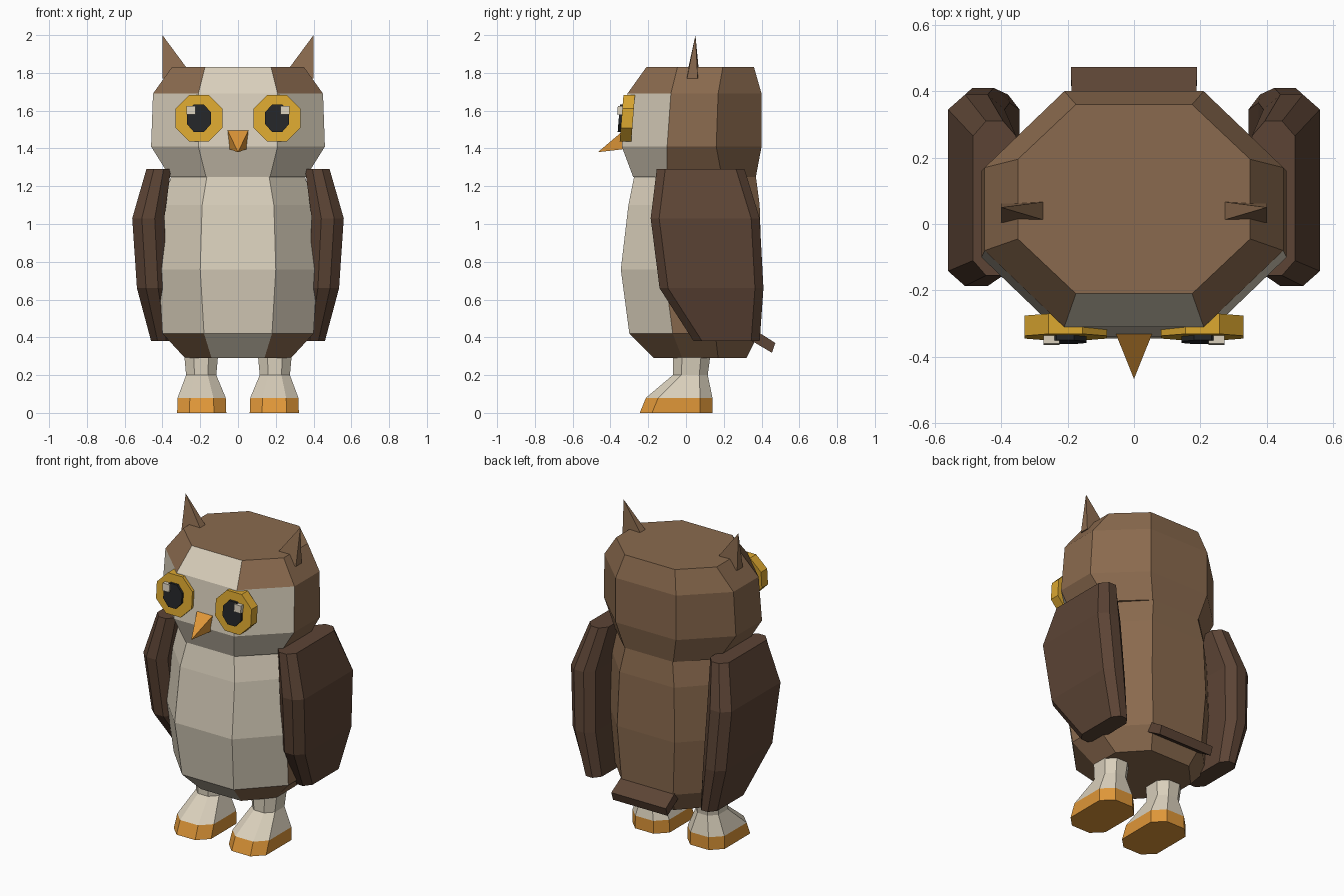
import bpy, bmesh, math

if "Cube" in bpy.data.objects:
    bpy.data.objects.remove(bpy.data.objects["Cube"])


def paint(name, hexcode):
    m = bpy.data.materials.new(name)
    lin = []
    for i in (0, 2, 4):
        c = int(hexcode[i:i + 2], 16) / 255
        lin.append(c / 12.92 if c <= 0.04045 else ((c + 0.055) / 1.055) ** 2.4)
    m.diffuse_color = (*lin, 1)
    m.use_nodes = True
    m.node_tree.nodes["Principled BSDF"].inputs["Base Color"].default_value = m.diffuse_color
    return m


BROWN = paint("feather brown", "8A6A4E")
DARK = paint("dark brown", "5C4435")
CREAM = paint("cream", "DAD0BC")
YELLOW = paint("eye yellow", "DCA830")
ORANGE = paint("beak orange", "DE9638")
BLACK = paint("pupil black", "242628")


def chamfered(x0, x1, y0, y1, cx, cy, z):
    """Chamfered rectangle; side 0 is the front, side 1 the front-right corner, and so on."""
    return [(x0 + cx, y0, z), (x1 - cx, y0, z), (x1, y0 + cy, z), (x1, y1 - cy, z),
            (x1 - cx, y1, z), (x0 + cx, y1, z), (x0, y1 - cy, z), (x0, y0 + cy, z)]


def loft(name, rings, mats, rule=None, mirror=False):
    """Skin a stack of rings; rule(tier, side) picks the material, caps use tiers -1 and 99."""
    bm = bmesh.new()
    rows = [[bm.verts.new(p) for p in r] for r in rings]
    n = len(rows[0])

    def face(vs, tier, side):
        f = bm.faces.new(vs)
        f.material_index = rule(tier, side) if rule else 0

    for t in range(len(rows) - 1):
        a, b = rows[t], rows[t + 1]
        for s in range(n):
            k = (s + 1) % n
            if len(b) == 1:
                face((a[s], a[k], b[0]), t, s)
            else:
                face((a[s], a[k], b[k], b[s]), t, s)
    face(rows[0][::-1], -1, -1)
    if len(rows[-1]) > 1:
        face(rows[-1], 99, -1)
    bmesh.ops.recalc_face_normals(bm, faces=bm.faces)
    me = bpy.data.meshes.new(name)
    bm.to_mesh(me)
    bm.free()
    for m in mats:
        me.materials.append(m)
    ob = bpy.data.objects.new(name, me)
    bpy.context.collection.objects.link(ob)
    if mirror:
        ob.modifiers.new("mirror", 'MIRROR')
    return ob


FRONT = (0, 1, 7)

# Body: cream breast on the front three sides, brown elsewhere
body = [(.29, .28, -.17, .32, .14), (.42, .40, -.30, .385, .22), (.76, .42, -.345, .40, .22),
        (1.10, .40, -.305, .39, .21), (1.25, .355, -.275, .37, .19)]
loft("body", [chamfered(-w, w, f, b, c, c + .01, z) for z, w, f, b, c in body], [BROWN, CREAM],
     lambda t, s: int(s == 0 or (t > 0 and s in FRONT)))

# Head: cream face, with only a middle stripe on the brow
head = [(1.25, .36, -.28, .37, .19), (1.41, .46, -.34, .40, .25),
        (1.69, .45, -.31, .40, .24), (1.83, .35, -.21, .36, .175)]
loft("head", [chamfered(-w, w, f, b, c, c - .01, z) for z, w, f, b, c in head], [BROWN, CREAM],
     lambda t, s: int(s == 0 or (t < 2 and s in FRONT)))

# Ear tufts
loft("ear_tufts", [[(.23, 0, 1.77), (.40, .005, 1.77), (.40, .062, 1.77), (.23, .072, 1.77)],
                   [(.40, .05, 2.0)]], [BROWN], mirror=True)

# Wings
wing = [(.38, .345, .46, .04, .39), (.66, .375, .535, -.14, .41),
        (1.03, .39, .56, -.187, .39), (1.29, .355, .485, -.155, .31)]
loft("wings", [chamfered(x0, x1, y0, y1, (x1 - x0) * .3, .045, z) for z, x0, x1, y0, y1 in wing],
     [DARK], mirror=True)

# Tail: slanted slab
tail = [(.25, .50, .43), (.47, .37, .32)]
loft("tail", [[(-w, y, lo + .0), (w, y - .0, lo), (w, y + d, hi), (-w, y + d, hi)]
              for w, y, d, hi, lo in ((.185, .25, .02, .50, .44), (.19, .455, .018, .37, .318))],
     [DARK])

# Legs with orange soles
leg = [(0, .062, .322, -.245, .14, .065), (.08, .065, .32, -.212, .14, .065),
       (.2, .115, .275, -.07, .115, .045), (.31, .105, .285, -.07, .13, .05)]
loft("legs", [chamfered(x0, x1, y0, y1, c, c, z) for z, x0, x1, y0, y1, c in leg],
     [CREAM, ORANGE], lambda t, s: int(t <= 0), mirror=True)

# Beak
loft("beak", [[(-.057, -.30, 1.40), (.057, -.30, 1.40), (.057, -.325, 1.50), (-.057, -.325, 1.50)],
              [(0, -.467, 1.38)]], [ORANGE])


# Eyes: discs leaning back with the face
def eye_disc(name, cx, cz, rx, rz, back, front, mat, sides=8):
    rings = []
    for y in (back, front):
        ring = []
        for i in range(sides):
            a = 2 * math.pi * (i + .5) / sides
            k = 1 / math.cos(math.pi / sides)
            x, z = cx + rx * k * math.cos(a), cz + rz * k * math.sin(a)
            ring.append((x, y + (z - 1.56) * .08, z))
        rings.append(ring)
    loft(name, rings, [mat], mirror=True)


eye_disc("eye_rings", .206, 1.56, .124, .124, -.28, -.341, YELLOW)
eye_disc("pupils", .207, 1.56, .064, .073, -.33, -.356, BLACK)
eye_disc("eye_highlights", .249, 1.603, .024, .023, -.33, -.366, CREAM, 4)
